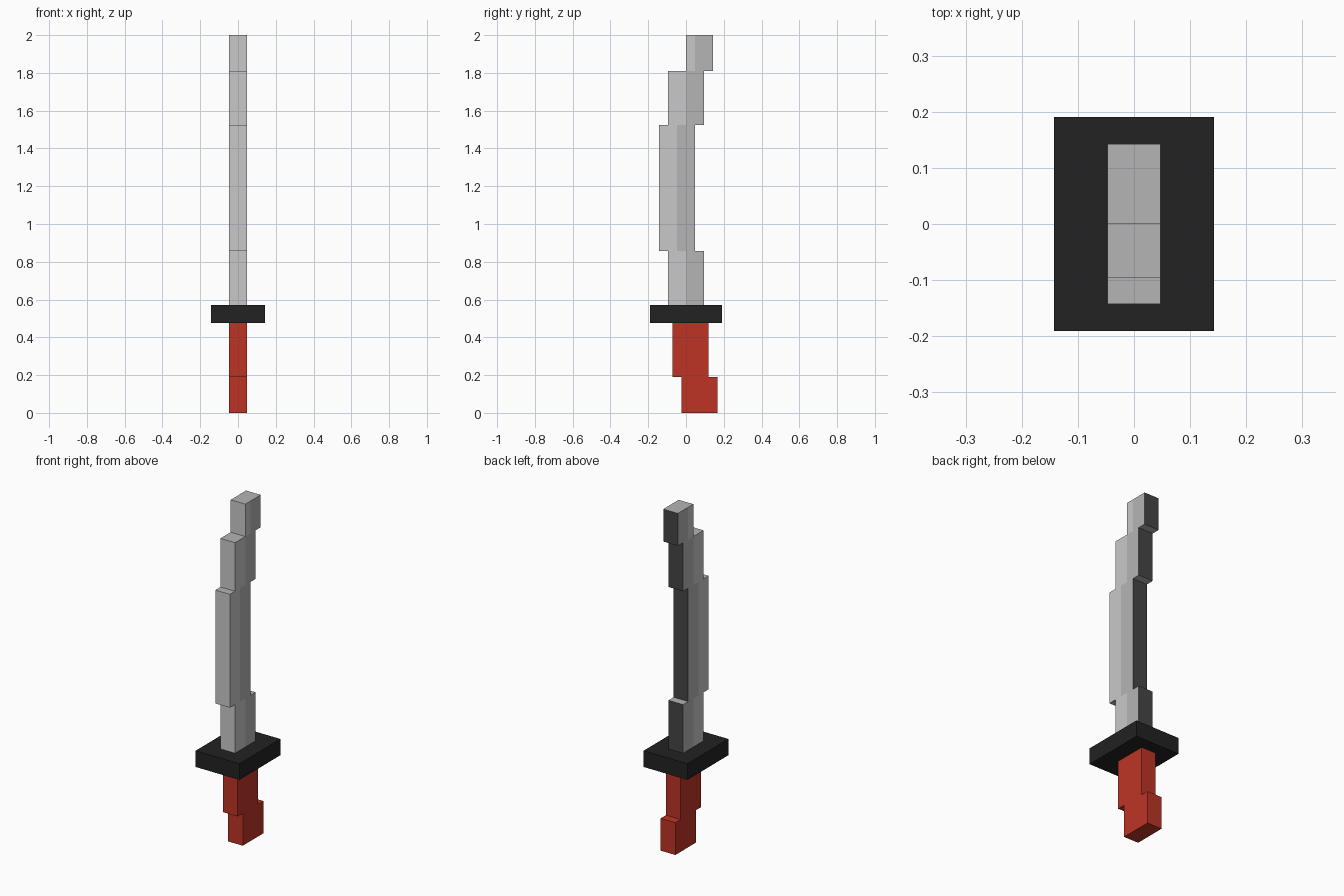
import bpy, bmesh
from mathutils import Matrix, Vector

if "Cube" in bpy.data.objects:
    bpy.data.objects.remove(bpy.data.objects["Cube"])

U = 2 / 21  # one block unit


def material(name, hex_code):
    def lin(c):
        return c / 12.92 if c <= 0.04045 else ((c + 0.055) / 1.055) ** 2.4
    m = bpy.data.materials.new(name)
    rgb = [lin(int(hex_code[i:i + 2], 16) / 255) for i in (0, 2, 4)]
    m.diffuse_color = (*rgb, 1)
    m.use_nodes = True
    m.node_tree.nodes["Principled BSDF"].inputs["Base Color"].default_value = m.diffuse_color
    return m


RED = material("grip red", "BE3425")
BLACK = material("guard black", "222222")
STEEL = material("steel grey", "B5B5B5")
EDGE = material("light edge grey", "C9C9C9")
SPINE = material("dark spine grey", "454545")


def block(name, half_x, y0, y1, z0, z1, mats, split=None):
    """Box in block units; split cuts the sides into a light and a dark half."""
    bm = bmesh.new()
    bmesh.ops.create_cube(bm, size=1, matrix=Matrix.LocRotScale(
        Vector((0, (y0 + y1) / 2, (z0 + z1) / 2)) * U, None,
        Vector((2 * half_x, y1 - y0, z1 - z0)) * U))
    if split is not None:
        bmesh.ops.bisect_plane(bm, geom=bm.verts[:] + bm.edges[:] + bm.faces[:],
                               plane_co=(0, split * U, 0), plane_no=(0, 1, 0))
        for f in bm.faces:
            n, c = f.normal, f.calc_center_median()
            if n.y > 0.5:                                   # spine
                f.material_index = 2
            elif abs(n.z) < 0.5 and c.y < split * U:        # cutting edge
                f.material_index = 1
    me = bpy.data.meshes.new(name)
    bm.to_mesh(me)
    bm.free()
    for m in mats:
        me.materials.append(m)
    ob = bpy.data.objects.new(name, me)
    bpy.context.collection.objects.link(ob)


# Grip and guard
block("grip_lower", 0.5, -0.25, 1.75, 0, 2, [RED])
block("grip_upper", 0.5, -0.75, 1.25, 2, 5, [RED])
block("guard", 1.5, -2, 2, 5, 6, [BLACK])

# Stepped blade: y range, z range, side colour split
for name, y0, y1, z0, z1, split in (
        ("blade_base", -1, 1, 6, 9, 0),
        ("blade_middle", -1.5, 0.5, 9, 16, -0.5),
        ("blade_upper", -1, 1, 16, 19, 0),
        ("blade_tip", 0, 1.5, 19, 21, 0.5)):
    block(name, 0.5, y0, y1, z0, z1, [STEEL, EDGE, SPINE], split)
